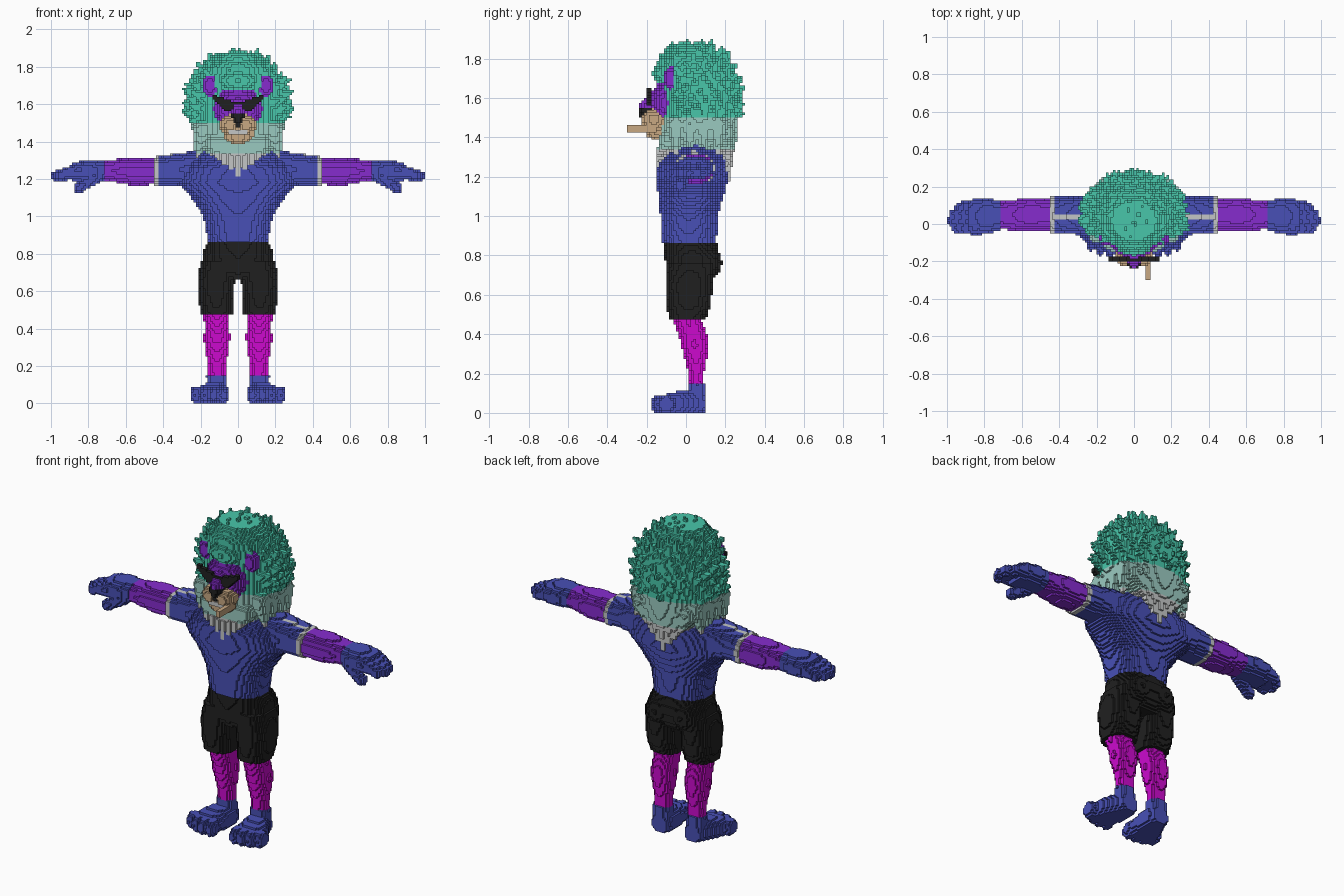
import bpy, math, random
from mathutils import Vector

if "Cube" in bpy.data.objects:
    bpy.data.objects.remove(bpy.data.objects["Cube"])

V = 0.0125            # block size
cells = {}            # (i, j, k) -> (part, colour)
random.seed(4)

COLOURS = {"blue": (72, 80, 182), "purple": (134, 44, 206), "magenta": (204, 10, 206),
           "black": (32, 32, 32), "teal": (72, 198, 170), "mint": (154, 202, 192),
           "pale grey": (196, 198, 198), "tan": (200, 168, 130)}


def linear(c):
    c /= 255
    return c / 12.92 if c < 0.04045 else ((c + 0.055) / 1.055) ** 2.4


mats = {}
for name, rgb in COLOURS.items():
    mats[name] = bpy.data.materials.new(name)
    mats[name].diffuse_color = (*[linear(c) for c in rgb], 1)


# ---- block fillers: every shape is an inside test on the shared grid ----
def fill(part, colour, lo, hi, inside, mirror=False):
    r = [range(math.floor(a / V) - 1, math.ceil(b / V) + 1) for a, b in zip(lo, hi)]
    for i in r[0]:
        x = (i + .5) * V
        for j in r[1]:
            y = (j + .5) * V
            for k in r[2]:
                z = (k + .5) * V
                if k >= 0 and inside(x, y, z):
                    c = colour(x, y, z) if callable(colour) else colour
                    cells[i, j, k] = (part, c)
                    if mirror:
                        cells[-1 - i, j, k] = (part, c)


def loft(part, colour, axis, secs, mirror=False, p=2.3):
    """Rounded tube along an axis; sections are (position, centre u, centre v, radius u, radius v)."""
    o = [a for a in range(3) if a != axis]
    lo, hi = [0] * 3, [0] * 3
    lo[axis], hi[axis] = secs[0][0], secs[-1][0]
    for n, a in enumerate(o):
        lo[a] = min(s[1 + n] - s[3 + n] for s in secs)
        hi[a] = max(s[1 + n] + s[3 + n] for s in secs)

    def inside(*q):
        t = q[axis]
        for a, b in zip(secs, secs[1:]):
            if a[0] <= t <= b[0]:
                f = (t - a[0]) / (b[0] - a[0])
                cu, cv, ru, rv = [a[n] + (b[n] - a[n]) * f for n in range(1, 5)]
                return (abs(q[o[0]] - cu) / ru) ** p + (abs(q[o[1]] - cv) / rv) ** p <= 1
        return False
    fill(part, colour, lo, hi, inside, mirror)


def ball(part, colour, c, r, mirror=False):
    fill(part, colour, [a - b for a, b in zip(c, r)], [a + b for a, b in zip(c, r)],
         lambda *q: sum(((a - b) / d) ** 2 for a, b, d in zip(q, c, r)) <= 1, mirror)


def spike(part, colour, a, b, r0, r1, mirror=False):
    a, b = Vector(a), Vector(b)
    d = b - a
    dd = d.length_squared

    def inside(x, y, z):
        q = Vector((x, y, z)) - a
        t = min(1, max(0, q.dot(d) / dd))
        return (q - d * t).length <= r0 + (r1 - r0) * t
    m = max(r0, r1)
    fill(part, colour, [min(a[n], b[n]) - m for n in range(3)],
         [max(a[n], b[n]) + m for n in range(3)], inside, mirror)


# Legs and feet
loft("legs", "magenta", 2, [(.14, .11, .055, .05, .038), (.2, .112, .052, .048, .04),
     (.27, .112, .05, .06, .055), (.34, .113, .045, .07, .07), (.4, .112, .035, .068, .073),
     (.49, .115, 0, .068, .07)], True, 2)
loft("feet", "blue", 2, [(.04, .11, .045, .055, .055), (.15, .115, .055, .054, .042)], True)
loft("feet", "blue", 1, [(-.12, .152, .045, .095, .045), (-.02, .13, .05, .08, .065),
     (.05, .112, .05, .062, .065), (.1, .11, .045, .045, .045)], True, 2.6)
for x, y in ((.08, -.13), (.13, -.135), (.178, -.125), (.226, -.1)):
    ball("feet", "blue", (x, y, .045), (.029, .045, .048), True)

# Shorts
loft("shorts", "black", 2, [(.66, 0, .02, .1, .1), (.72, 0, .03, .19, .135),
     (.8, 0, .033, .19, .14), (.862, 0, .02, .165, .135)])
loft("shorts", "black", 2, [(.475, .112, .005, .085, .095), (.55, .117, .015, .095, .113),
     (.65, .118, .015, .1, .12), (.76, .1, .03, .1, .135)], True)
ball("shorts", "black", (.085, .09, .765), (.09, .092, .095), True)

# Torso
loft("torso", "blue", 2, [(.862, 0, .015, .16, .14), (1, 0, .015, .185, .145),
     (1.1, 0, .025, .25, .165), (1.18, 0, .03, .33, .18), (1.26, 0, .03, .3, .175),
     (1.32, 0, .045, .26, .14), (1.365, 0, .05, .2, .08)])


# Upper arms with a pale strap and cuff, forearms, hands
def sleeve(x, y, z):
    return "pale grey" if x > .425 or (x > .28 and z > 1.28 and abs(y - .037) < .014) else "blue"


loft("upper_arms", sleeve, 0, [(.2, .05, 1.255, .11, .1), (.35, .045, 1.248, .1, .085),
     (.45, .045, 1.24, .1, .076)], True, 2.5)
loft("forearms", "purple", 0, [(.45, .05, 1.24, .085, .07), (.56, .053, 1.24, .088, .077),
     (.71, .045, 1.245, .075, .053)], True)
loft("hands", "blue", 0, [(.71, .045, 1.245, .08, .055), (.8, .043, 1.243, .098, .06),
     (.89, .038, 1.237, .09, .048)], True)
for y, x in ((-.025, .95), (.017, .972), (.06, .965), (.1, .93)):
    spike("hands", "blue", (.85, y, 1.25), (x, y * .9, 1.218), .034, .027, True)
spike("hands", "blue", (.75, -.01, 1.215), (.85, -.033, 1.152), .034, .029, True)


# Mane: core, spikes and hanging locks, coloured by height
def hair(x, y, z):
    return "teal" if z > 1.5 else "mint" if z > 1.335 else "pale grey"


loft("mane", hair, 2, [(1.31, 0, .05, .16, .19), (1.36, 0, .06, .21, .195), (1.5, 0, .07, .25, .195),
     (1.62, 0, .075, .255, .2), (1.72, 0, .06, .235, .195), (1.8, 0, .03, .19, .17),
     (1.87, 0, .02, .12, .11)], False, 2)
N = 170
for n in range(N):
    h = 1 - 1.35 * (n + .5) / N
    a = n * 2.39996
    s = math.sqrt(1 - h * h)
    k = random.uniform(.93, 1.03)
    tip = Vector((s * math.cos(a) * .3 * k, .05 + s * math.sin(a) * .25 * k, 1.61 + h * .3 * k))
    if tip.y < -.07 and tip.z < 1.77:
        continue
    tip.y = max(tip.y, -.155)
    base = Vector((0, .05, 1.6)).lerp(tip, .7) - Vector((0, 0, .02))
    spike("mane", hair, base, tip, .05, .006)
for n in range(-3, 4):
    x = n * .042
    spike("mane", hair, (x, -.09, 1.39), (x * .85, -.14, 1.225 + abs(x) * .7), .05, .012)
    spike("mane", hair, (x * 1.2, .19, 1.42), (x * .9, .215, 1.185 + abs(x) * 1.1), .058, .012)
for y in (-.05, .02, .09, .16):
    spike("mane", hair, (.19, y, 1.46), (.215, y, 1.33), .055, .015, True)

# Face, ears and forelock
ball("face", "purple", (0, -.07, 1.575), (.135, .11, .13))
ball("ears", "purple", (.15, -.08, 1.7), (.043, .032, .062), True)
ball("mane", "teal", (0, -.11, 1.725), (.1, .06, .055))
spike("face", "purple", (0, -.14, 1.61), (0, -.2, 1.56), .04, .035)
# Muzzle, teeth, nose and cigar
ball("muzzle", "tan", (.045, -.165, 1.49), (.055, .062, .055), True)
ball("muzzle", "tan", (0, -.145, 1.425), (.075, .06, .038))
fill("teeth", "pale grey", (-.045, -.2, 1.43), (.045, -.15, 1.465),
     lambda x, y, z: abs(x) < .045 and -.207 < y < -.15 and 1.432 < z < 1.465)
loft("nose", "black", 2, [(1.48, 0, -.2, .012, .03), (1.55, 0, -.2, .042, .037)], False, 3)
fill("cigar", "tan", (.06, -.3, 1.43), (.09, -.15, 1.46),
     lambda x, y, z: .06 < x < .09 and -.3 < y < -.15 and 1.43 < z < 1.465)


# Slanted sunglasses
def lens(x, y, z):
    low = 1.595 if x < .03 else 1.567 + max(0, x - .07) * .95
    return 0 < x < .14 and -.2 < y < -.173 and low < z < 1.605 + .33 * x


fill("sunglasses", "black", (0, -.2, 1.56), (.14, -.17, 1.66), lens, True)

# ---- turn the visible block sides into one object per part ----
SIDES = []
for ax in range(3):
    u, v = (ax + 1) % 3, (ax + 2) % 3
    for sgn in (1, -1):
        quad = []
        for a, b in ((0, 0), (1, 0), (1, 1), (0, 1))[::sgn]:
            q = [0, 0, 0]
            q[ax], q[u], q[v] = (sgn + 1) // 2, a, b
            quad.append(q)
        step = [0, 0, 0]
        step[ax] = sgn
        SIDES.append((step, quad))

parts = {}
for (i, j, k), (part, colour) in cells.items():
    verts, faces, cols = parts.setdefault(part, ({}, [], []))
    for (dx, dy, dz), quad in SIDES:
        if (i + dx, j + dy, k + dz) not in cells:
            faces.append([verts.setdefault((i + a, j + b, k + c), len(verts)) for a, b, c in quad])
            cols.append(colour)

for part, (verts, faces, cols) in parts.items():
    me = bpy.data.meshes.new(part)
    me.from_pydata([(a * V, b * V, c * V) for a, b, c in verts], [], faces)
    used = sorted(set(cols))
    for c in used:
        me.materials.append(mats[c])
    me.polygons.foreach_set("material_index", [used.index(c) for c in cols])
    me.update()
    bpy.context.collection.objects.link(bpy.data.objects.new(part, me))

for m in bpy.data.materials:
    if m.users and not m.is_grease_pencil:
        m.use_nodes = True
        m.node_tree.nodes["Principled BSDF"].inputs["Base Color"].default_value = m.diffuse_color
